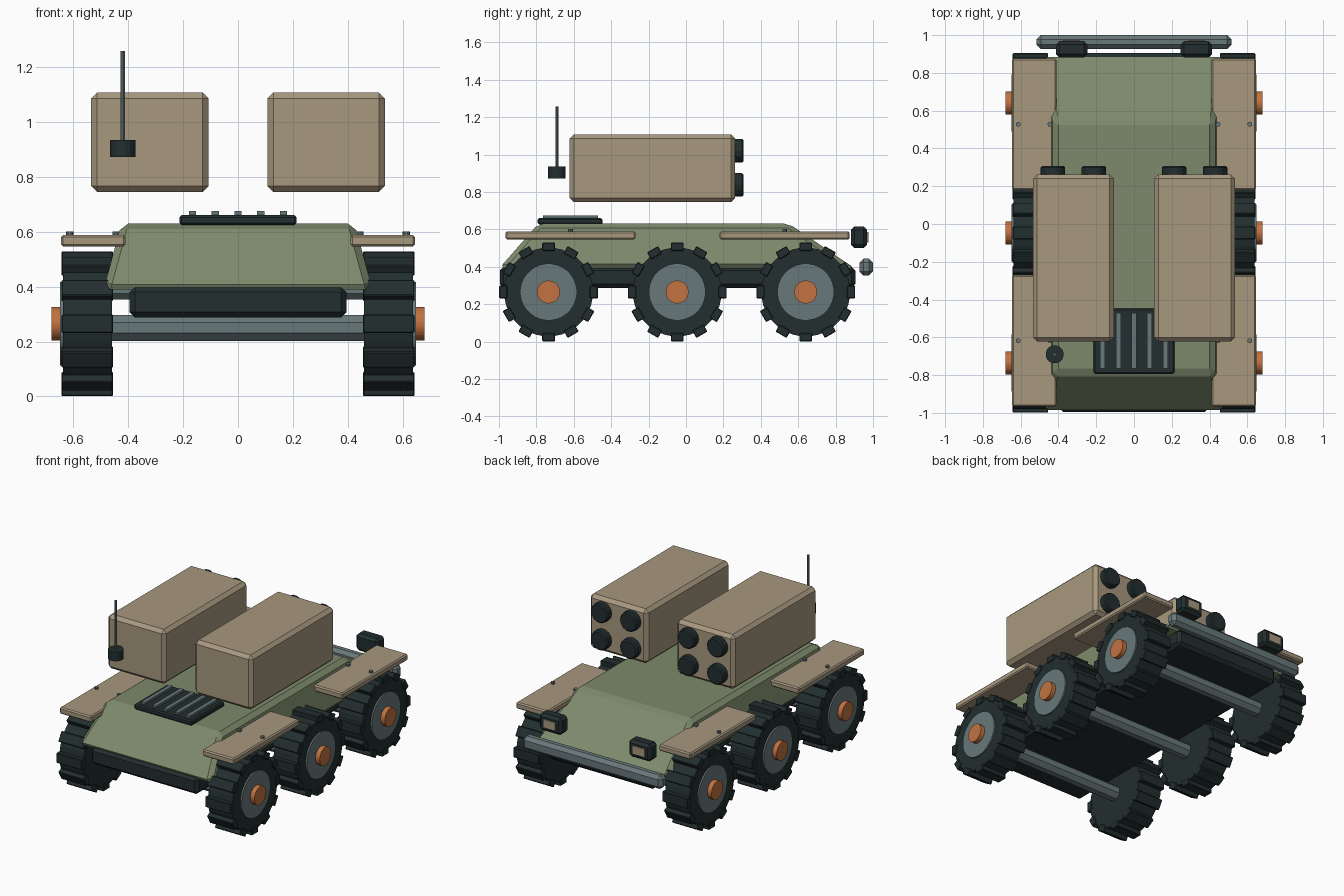
import bpy, bmesh
from math import pi, radians
from mathutils import Matrix, Vector

cube = bpy.data.objects.get("Cube")
if cube:
    bpy.data.objects.remove(cube, do_unlink=True)


def material(name, *rgb):
    lin = [((c / 255 + 0.055) / 1.055) ** 2.4 for c in rgb] + [1]
    m = bpy.data.materials.new(name)
    m.use_nodes = True
    m.diffuse_color = lin
    bsdf = m.node_tree.nodes["Principled BSDF"]
    bsdf.inputs["Base Color"].default_value = lin
    bsdf.inputs["Roughness"].default_value = 0.8
    return m


GREEN = material("olive green", 125, 138, 108)
TAN = material("sand tan", 168, 152, 127)
DARK = material("dark rubber", 34, 46, 47)
STEEL = material("blue grey steel", 104, 120, 122)
COPPER = material("copper orange", 194, 114, 64)


def finish(name, bm, mat, bevel=0):
    bmesh.ops.recalc_face_normals(bm, faces=bm.faces)
    mesh = bpy.data.meshes.new(name)
    bm.to_mesh(mesh)
    bm.free()
    mesh.materials.append(mat)
    ob = bpy.data.objects.new(name, mesh)
    bpy.context.collection.objects.link(ob)
    if bevel:
        mod = ob.modifiers.new("chamfer", "BEVEL")
        mod.width = bevel
        mod.segments = 1
        mod.limit_method = "ANGLE"
        mod.angle_limit = radians(31)
    return ob


def box(name, x, y, z, mat, bevel=0):
    """Box from (low, high) ranges on each axis."""
    bm = bmesh.new()
    size = [b - a for a, b in (x, y, z)]
    mid = [(a + b) / 2 for a, b in (x, y, z)]
    bmesh.ops.create_cube(bm, size=1, matrix=Matrix.Translation(mid) @ Matrix.Diagonal((*size, 1)))
    return finish(name, bm, mat, bevel)


def cylinder(name, start, end, radius, mat, sides=24, bevel=0):
    a, b = Vector(start), Vector(end)
    turn = (b - a).to_track_quat("Z", "Y").to_matrix().to_4x4()
    bm = bmesh.new()
    bmesh.ops.create_cone(bm, cap_ends=True, segments=sides, radius1=radius, radius2=radius,
                          depth=(b - a).length,
                          matrix=Matrix.Translation((a + b) / 2) @ turn @ Matrix.Rotation(pi / sides, 4, "Z"))
    return finish(name, bm, mat, bevel)


def span(a, b, side):
    return tuple(sorted((a * side, b * side)))


# Sloped hull
bm = bmesh.new()
rings = []
for hx, y0, y1, z in ((0.49, -1.0, 0.905, 0.39), (0.425, -0.79, 0.55, 0.63)):
    rings.append([bm.verts.new((x, y, z)) for x, y in ((-hx, y0), (hx, y0), (hx, y1), (-hx, y1))])
low, top = rings
bm.faces.new(low)
bm.faces.new(top)
for i in range(4):
    j = (i + 1) % 4
    bm.faces.new((low[i], low[j], top[j], top[i]))
finish("hull", bm, GREEN, 0.025)

# Underbody and rear bumper
box("underbody", (-0.395, 0.395), (-0.995, 0.905), (0.287, 0.4), DARK, 0.02)
box("rear_bumper", (-0.515, 0.515), (0.927, 1.0), (0.353, 0.444), STEEL, 0.022)

# Engine vent with slats
box("vent_plate", (-0.214, 0.214), (-0.793, -0.447), (0.625, 0.661), DARK, 0.008)
for i in range(-2, 3):
    x = i * 0.083
    box("vent_slat", (x - 0.013, x + 0.013), (-0.765, -0.47), (0.655, 0.675), STEEL)

# Wheels on three axles
WHEEL_Z = 0.265
for y in (-0.735, -0.047, 0.64):
    cylinder("axle", (-0.47, y, 0.25), (0.47, y, 0.25), 0.051, STEEL, 8)
    for s in (-1, 1):
        def disc(name, x0, x1, r, mat, bevel=0):
            cylinder(name, (x0 * s, y, WHEEL_Z), (x1 * s, y, WHEEL_Z), r, mat, 32, bevel)
        disc("tyre", 0.46, 0.638, 0.238, DARK)
        disc("wheel_disc", 0.6, 0.648, 0.152, STEEL)
        disc("hub_cap", 0.63, 0.679, 0.061, COPPER)
        # Twelve tread lugs around each tyre
        bm = bmesh.new()
        for k in range(12):
            place = (Matrix.Translation((0.549 * s, y, WHEEL_Z)) @ Matrix.Rotation(k * pi / 6, 4, "X")
                     @ Matrix.Translation((0, 0, 0.242)) @ Matrix.Diagonal((0.188, 0.068, 0.044, 1)))
            bmesh.ops.create_cube(bm, size=1, matrix=place)
        finish("tread_lugs", bm, DARK, 0.004)

for s in (-1, 1):
    # Fender plates with bolts
    for y0, y1 in ((-0.965, -0.27), (0.18, 0.875)):
        box("fender", span(0.41, 0.645, s), (y0, y1), (0.546, 0.589), TAN, 0.008)
        for x in (0.445, 0.613):
            y = (y0 + y1) / 2
            cylinder("fender_bolt", (x * s, y, 0.58), (x * s, y, 0.601), 0.013, STEEL, 10)

    # Launcher pods with four tubes each
    box("launcher_pod", span(0.107, 0.535, s), (-0.622, 0.262), (0.745, 1.108), TAN, 0.022)
    for dx in (-0.108, 0.108):
        for z in (0.838, 1.02):
            x = 0.321 * s + dx
            cylinder("launch_tube", (x, 0.24, z), (x, 0.307, z), 0.065, DARK, 14, 0.008)

    # Rear lamps
    box("rear_lamp", span(0.247, 0.413, s), (0.882, 0.968), (0.5, 0.615), DARK, 0.018)
    box("lamp_lens", span(0.285, 0.375, s), (0.966, 0.975), (0.53, 0.585), TAN)

# Antenna
cylinder("antenna_base", (-0.42, -0.69, 0.873), (-0.42, -0.69, 0.935), 0.048, DARK, 16)
cylinder("antenna_rod", (-0.42, -0.69, 0.93), (-0.42, -0.69, 1.258), 0.009, STEEL, 8)
